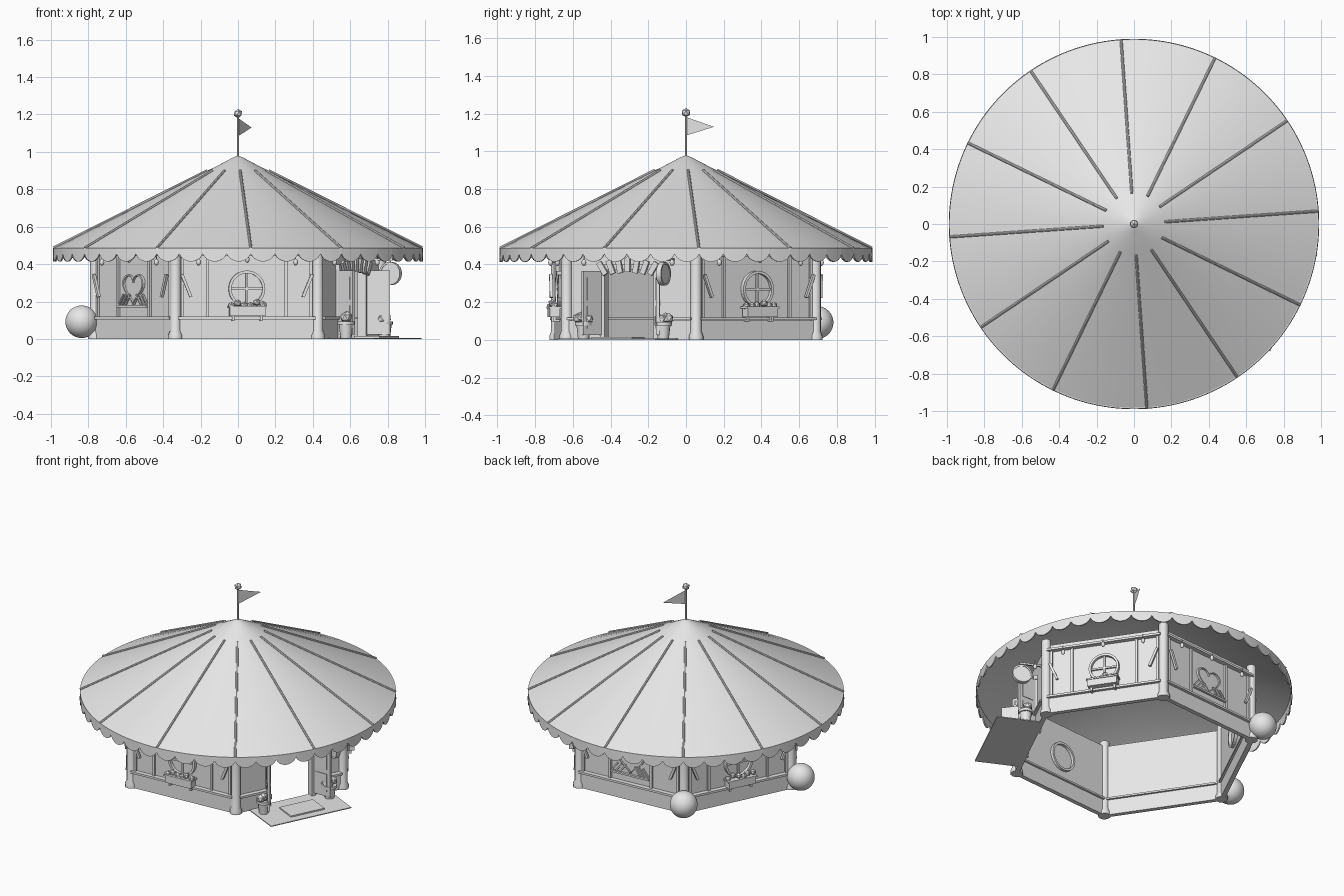
import bpy, bmesh, math, random
from math import sin, cos, pi, radians
from mathutils import Matrix, Vector

if "Cube" in bpy.data.objects:
    bpy.data.objects.remove(bpy.data.objects["Cube"])
random.seed(4)

grey = bpy.data.materials.new("light_grey")
grey.use_nodes = True
grey.diffuse_color = (0.8, 0.8, 0.8, 1)
grey.node_tree.nodes["Principled BSDF"].inputs["Base Color"].default_value = (0.8, 0.8, 0.8, 1)

TURN = 4                 # first corner direction in degrees
CORNER, WALL = 0.763, 0.66
ROUND, HEART, DOOR = (34, 154, 274), (94, 214), 334
TOP = 0.495              # height of the walls


def finish(name, bm, angle=0, smooth=False):
    """Turn a bmesh into an object; local x points outward at the given angle."""
    bmesh.ops.recalc_face_normals(bm, faces=bm.faces)
    mesh = bpy.data.meshes.new(name)
    bm.to_mesh(mesh)
    bm.free()
    mesh.materials.append(grey)
    ob = bpy.data.objects.new(name, mesh)
    bpy.context.collection.objects.link(ob)
    ob.rotation_euler.z = radians(angle)
    if smooth:
        for o in bpy.context.selected_objects:
            o.select_set(False)
        ob.select_set(True)
        bpy.context.view_layer.objects.active = ob
        bpy.ops.object.shade_smooth_by_angle(angle=radians(40))
    return ob


def box(name, angle, pos, size, axis="X", tilt=0):
    bm = bmesh.new()
    m = Matrix.Translation(pos) @ Matrix.Rotation(radians(tilt), 4, axis) @ Matrix.Diagonal((*size, 1))
    bmesh.ops.create_cube(bm, size=1, matrix=m)
    return finish(name, bm, angle)


def rod(name, angle, start, end, radius, sides=8):
    a, b = Vector(start), Vector(end)
    m = Matrix.Translation((a + b) / 2) @ (b - a).to_track_quat("Z", "Y").to_matrix().to_4x4()
    bm = bmesh.new()
    bmesh.ops.create_cone(bm, cap_ends=True, segments=sides, radius1=radius, radius2=radius,
                          depth=(b - a).length, matrix=m)
    return finish(name, bm, angle)


def lathe(name, angle, pos, profile, sides=12, axis=None):
    """Spin (radius, height) points round z, optionally laid along another axis."""
    bm = bmesh.new()
    verts = [bm.verts.new((r, 0, z)) for r, z in profile]
    edges = [bm.edges.new(p) for p in zip(verts, verts[1:])]
    bmesh.ops.spin(bm, geom=verts + edges, cent=(0, 0, 0), axis=(0, 0, 1), angle=2 * pi, steps=sides)
    bmesh.ops.remove_doubles(bm, verts=bm.verts, dist=1e-5)
    turn = Matrix.Rotation(pi / 2, 4, axis) if axis else Matrix()
    bm.transform(Matrix.Translation(pos) @ turn)
    return finish(name, bm, angle, True)


def blob(name, angle, pos, radius, detail=1, smooth=False, stretch=1):
    bm = bmesh.new()
    m = Matrix.Translation(pos) @ Matrix.Diagonal((1, 1, stretch, 1))
    bmesh.ops.create_icosphere(bm, subdivisions=detail, radius=radius, matrix=m)
    return finish(name, bm, angle, smooth)


def plate(name, angle, outline, n, depth, height):
    """Extrude an outline drawn on a wall (sideways, height)."""
    bm = bmesh.new()
    face = bm.faces.new([bm.verts.new((n, y, z + height)) for y, z in outline])
    out = bmesh.ops.extrude_face_region(bm, geom=[face])["geom"]
    bmesh.ops.translate(bm, vec=(depth, 0, 0), verts=[v for v in out if isinstance(v, bmesh.types.BMVert)])
    return finish(name, bm, angle)


def border(name, angle, inner, scale, n, depth, height):
    """Raised frame between an outline and its enlarged copy."""
    bm = bmesh.new()
    count = len(inner)
    loops = [[bm.verts.new((n + d, y * s, z * s + height)) for y, z in inner]
             for s, d in ((1, 0), (1, depth), (scale, depth), (scale, 0))]
    for a, b in zip(loops, loops[1:] + loops[:1]):
        for i in range(count):
            j = (i + 1) % count
            bm.faces.new((a[i], a[j], b[j], b[i]))
    return finish(name, bm, angle)


def flowers(name, angle, n, t, z, spread, count, radius):
    for i in range(count):
        u = (i / (count - 1) - 0.5) * spread
        blob(name, angle, (n + random.uniform(-.012, .012), t + u, z + random.uniform(-.01, .012)), radius)


# hollow cone roof with round ribs
lathe("roof", TURN, (0, 0, 0), [(0, .98), (.03, .968), (.15, .905), (.985, .485), (.98, .478), (0, .962)], 72)
for k in range(12):
    rod("roof_rib", TURN + 30 * k, (.165, 0, .9), (.988, 0, .487), .0075)

# scalloped valance
bm = bmesh.new()
COUNT, STEPS = 48, 10
ring = []
for i in range(COUNT * STEPS):
    a = 2 * pi * i / (COUNT * STEPS)
    drop = .455 - .041 * abs(sin(pi * i / STEPS)) ** .6
    ring.append([bm.verts.new((r * cos(a), r * sin(a), z))
                 for r, z in ((.98, .486), (.988, .486), (.99, drop), (.982, drop))])
for p, q in zip(ring, ring[1:] + ring[:1]):
    for c in range(4):
        d = (c + 1) % 4
        bm.faces.new((p[c], p[d], q[d], q[c]))
finish("valance", bm, TURN)

# flag pole, finial and pennant
rod("flag_pole", 0, (0, 0, .96), (0, 0, 1.2), .006)
blob("finial", 0, (0, 0, 1.205), .025)
bm = bmesh.new()
bm.faces.new([bm.verts.new(p) for p in ((.005, 0, 1.18), (.165, 0, 1.13), (.005, 0, 1.085))])
finish("pennant", bm, 64)

# corner posts with feet, braces and hanging bulbs
for k in range(6):
    corner = TURN + 60 * k
    lathe("corner_post", corner, (CORNER, 0, 0),
          [(0, 0), (.04, 0), (.04, .02), (.03, .045), (.03, .53), (0, .53)], 10)
    wall = corner + 30
    for t in (-1, 1):
        if wall != DOOR:
            box("brace", wall, (WALL + .035, t * .325, .285), (.016, .016, .13), "X", -t * 22)
    for t, z in ((-.26, .41), (0, .425), (.26, .41)):
        rod("bulb_cord", wall, (WALL + .042, t, z), (WALL + .042, t, .457), .003, 5)
        blob("bulb", wall, (WALL + .042, t, z), .013, 2, True, 1.4)

# walls, skirting, rails and studs
for wall in ROUND + HEART:
    box("wall", wall, (WALL - .003, 0, TOP / 2), (.016, .75, TOP))
    box("skirting", wall, (WALL + .008, 0, .052), (.02, .74, .104))
    for z in (.112, .45):
        box("rail", wall, (WALL + .016, 0, z), (.04, .74, .014))
    box("inner_rail", wall, (WALL - .018, 0, .112), (.014, .72, .012))
    for t in ((.21, .345) if wall in ROUND else (.15, .345)):
        for s in (-1, 1):
            box("stud", wall, (WALL + .01, s * t, .28), (.016, .016, .34))

# round windows with flower boxes
circle = [(.083 * cos(2 * pi * i / 28), .083 * sin(2 * pi * i / 28)) for i in range(28)]
for wall in ROUND:
    plate("round_pane", wall, circle, WALL + .004, .005, .268)
    for n in (WALL + .004, WALL - .03):
        border("round_window_frame", wall, circle, 1.18, n, .026, .268)
    box("window_bar", wall, (WALL + .014, 0, .268), (.012, .012, .168))
    box("window_bar", wall, (WALL + .014, 0, .268), (.012, .168, .012))
    box("flower_box", wall, (WALL + .043, 0, .147), (.055, .19, .05))
    box("flower_box_lip", wall, (WALL + .043, 0, .172), (.064, .205, .01))
    for s in (-1, 1):
        box("box_bracket", wall, (WALL + .03, s * .075, .112), (.04, .014, .03))
    flowers("window_flower", wall, WALL + .045, 0, .186, .17, 6, .021)

# heart windows with trellis
heart = []
for i in range(36):
    a = 2 * pi * i / 36
    heart.append((.088 * sin(a) ** 3, .0052 * (13 * cos(a) - 5 * cos(2 * a) - 2 * cos(3 * a) - cos(4 * a))))
for wall in HEART:
    plate("heart_pane", wall, heart, WALL + .004, .005, .275)
    border("heart_frame", wall, heart, 1.12, WALL + .004, .016, .275)
    box("trellis_rail", wall, (WALL + .02, 0, .175), (.016, .28, .012))
    for s in (-1, 1):
        for t in (.055, .085, .115):
            box("trellis_slat", wall, (WALL + .016, s * t, .207), (.01, .009, .075), "X", s * 38)

# entrance wall with an opening
for s in (-1, 1):
    box("entrance_side", DOOR, (WALL - .003, s * .263, TOP / 2), (.016, .22, TOP))
    box("entrance_skirting", DOOR, (WALL + .008, s * .263, .052), (.02, .21, .104))
    box("entrance_rail", DOOR, (WALL + .016, s * .265, .112), (.04, .2, .014))
    box("door_jamb", DOOR, (WALL + .005, s * .158, .19), (.05, .025, .38))
    # open door leaf with raised panels
    d = Vector((cos(radians(26)), s * sin(radians(26)), 0))
    for name, z, size in (("door_leaf", .195, (.13, .016, .34)), ("door_panel", .27, (.085, .024, .12)),
                          ("door_panel", .12, (.085, .024, .12))):
        box(name, DOOR, Vector((WALL + .02, s * .165, z)) + d * .065, size, "Z", s * 26)
    # potted plant
    lathe("plant_pot", DOOR, (.757, s * .235, .006),
          [(0, 0), (.03, 0), (.038, .07), (.046, .07), (.046, .088), (.036, .088), (0, .08)], 12)
    flowers("pot_plant", DOOR, .757, s * .235, .112, .055, 4, .03)
box("door_lintel", DOOR, (WALL + .005, 0, .385), (.05, .35, .028))
box("entrance_top", DOOR, (WALL - .003, 0, (TOP + .38) / 2), (.016, .32, TOP - .38))
for k in range(-3, 4):
    box("fan_slat", DOOR, (WALL + .045, k * .05, .397 - abs(k) * .006), (.014, .03, .075), "X", -k * 11)

# round hanging sign
lathe("hanging_sign", DOOR, (.785, .25, .35), [(0, -.01), (.052, -.01), (.052, -.014), (.062, -.014),
      (.062, .014), (.052, .014), (.052, .01), (0, .01)], 20, "X")
box("sign_arm", DOOR, (.73, .25, .425), (.14, .012, .012))
box("sign_hanger", DOOR, (.785, .25, .417), (.006, .006, .025))

# entrance platform and doormat
box("entrance_platform", DOOR, (.803, -.005, .003), (.3, .575, .006))
box("doormat", DOOR, (.825, 0, .01), (.15, .24, .01))

# round bushes at two corners
for corner in (124, 184):
    blob("bush", corner, (.838, 0, .092), .087, 4, True)
